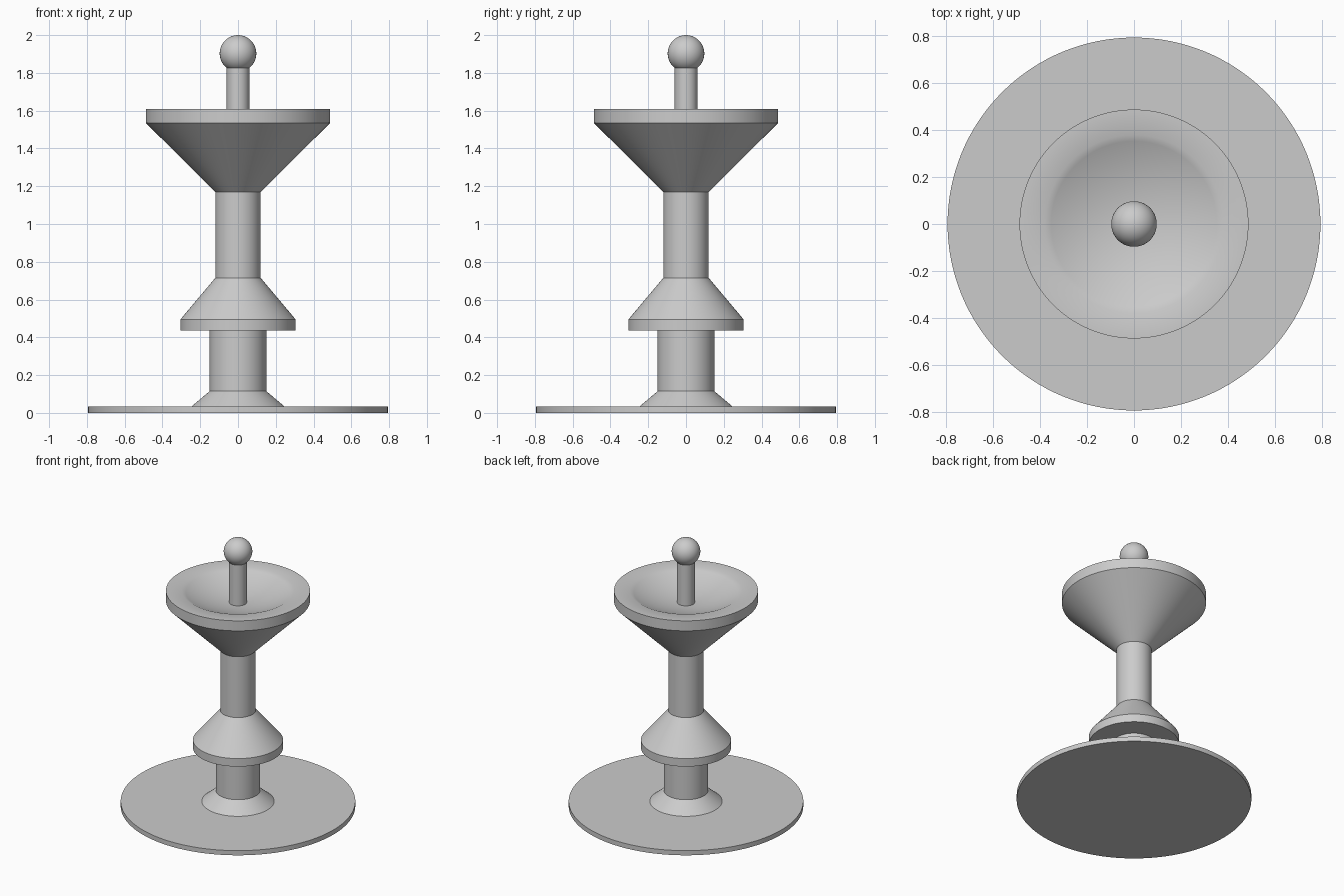
import bpy
import bmesh
import math

SEGMENTS = 128

cube = bpy.data.objects.get("Cube")
if cube:
    bpy.data.objects.remove(cube, do_unlink=True)

# One plain grey for every part
grey = bpy.data.materials.new("plain grey")
grey.use_nodes = True
colour = (0.6, 0.6, 0.6, 1.0)
grey.diffuse_color = colour
grey.node_tree.nodes["Principled BSDF"].inputs["Base Color"].default_value = colour


def lathe(name, profile):
    """Revolve (radius, height) points around z, closing both ends at the axis."""
    points = [(0, profile[0][1])] + profile + [(0, profile[-1][1])]
    bm = bmesh.new()
    verts = [bm.verts.new((r, 0, z)) for r, z in points]
    edges = [bm.edges.new(pair) for pair in zip(verts, verts[1:])]
    bmesh.ops.spin(bm, geom=verts + edges, cent=(0, 0, 0), axis=(0, 0, 1),
                   angle=math.tau, steps=SEGMENTS, use_merge=False)
    bmesh.ops.remove_doubles(bm, verts=bm.verts, dist=0.0001)
    bmesh.ops.recalc_face_normals(bm, faces=bm.faces)
    mesh = bpy.data.meshes.new(name)
    bm.to_mesh(mesh)
    bm.free()
    obj = bpy.data.objects.new(name, mesh)
    bpy.context.collection.objects.link(obj)
    finish(obj)


def finish(obj):
    """Give the part its colour and smooth shading with crisp edges."""
    obj.data.materials.append(grey)
    bpy.ops.object.select_all(action='DESELECT')
    obj.select_set(True)
    bpy.context.view_layer.objects.active = obj
    bpy.ops.object.shade_smooth_by_angle(angle=math.radians(30))


# Base and lower stem
lathe("base_plate", [(0.795, 0), (0.795, 0.035)])
lathe("lower_stem", [(0.245, 0.035), (0.15, 0.115), (0.15, 0.435)])

# Conical collar and upper stem
lathe("collar", [(0.305, 0.435), (0.305, 0.495), (0.12, 0.715)])
lathe("upper_stem", [(0.12, 0.7), (0.12, 1.175)])

# Flared cup with a shallow rounded hollow in its top
RIM_Z, HOLLOW_R, HOLLOW_DEPTH, STEPS = 1.61, 0.38, 0.09, 14
hollow = []
for i in range(STEPS):
    t = 1 - i / STEPS
    hollow.append((HOLLOW_R * t, RIM_Z - HOLLOW_DEPTH * (1 - t * t)))
hollow.append((0, RIM_Z - HOLLOW_DEPTH))
lathe("cup", [(0.12, 1.17), (0.488, 1.535), (0.488, RIM_Z)] + hollow[:-1])

# Post and ball finial
lathe("post", [(0.06, 1.5), (0.06, 1.86)])
bpy.ops.mesh.primitive_uv_sphere_add(segments=64, ring_count=32, radius=0.097,
                                     location=(0, 0, 1.903))
ball = bpy.context.object
ball.name = "ball_finial"
finish(ball)
